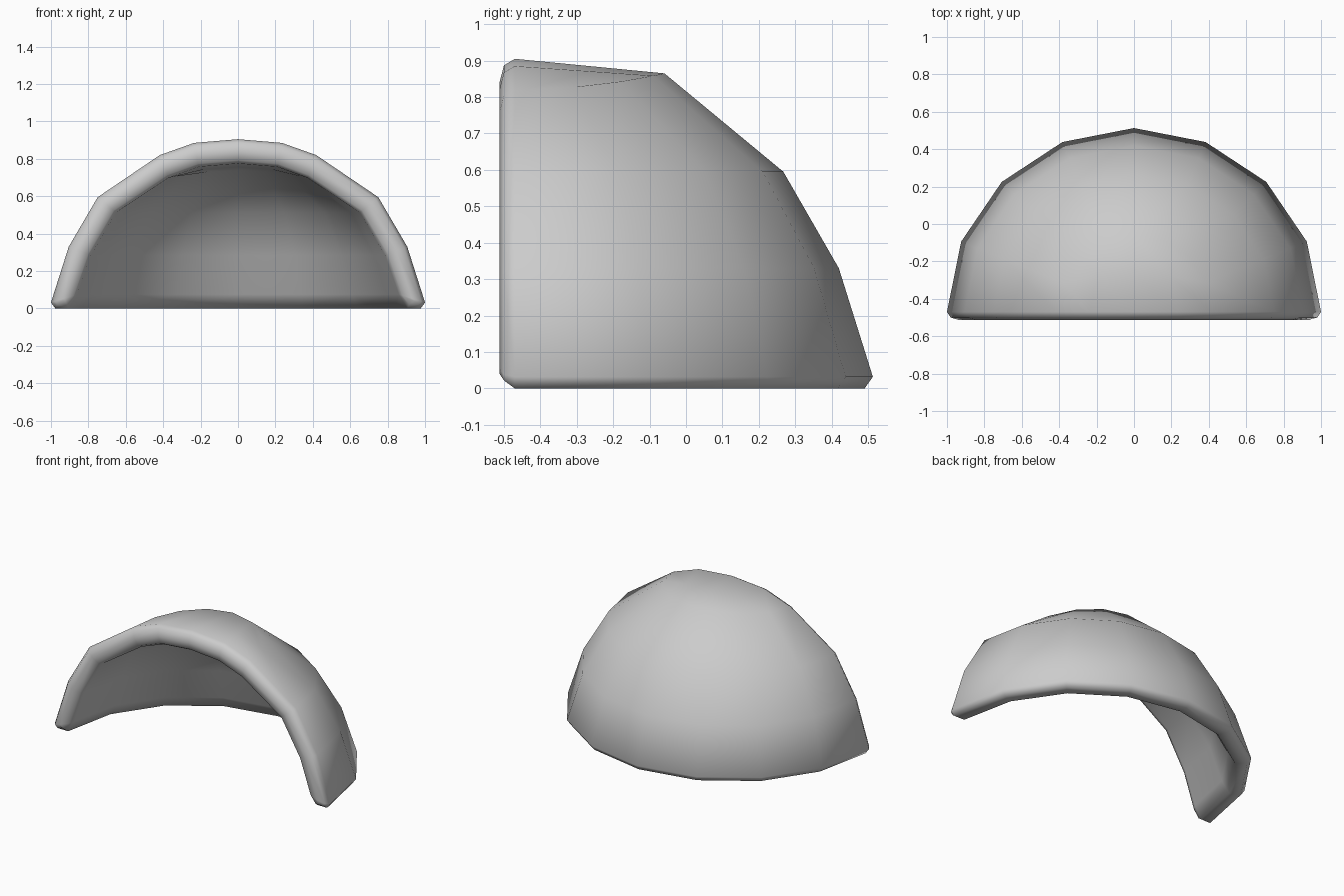
import bpy, bmesh
from math import sin, cos, pi
from mathutils import Vector

cube = bpy.data.objects.get("Cube")
if cube:
    bpy.data.objects.remove(cube, do_unlink=True)

SEGMENTS = 8
RING = SEGMENTS + 1
RIM_Y = -0.47


def skin_points(rows, shoulder_rise, cap_x, cap_z):
    """Half rings of a dome, then the free points of its crown."""
    points = []
    for i, (radius, z) in enumerate(rows):
        for k in range(RING):
            a = pi * k / SEGMENTS
            lift = shoulder_rise * sin(a) ** 2 if i == len(rows) - 1 else 0
            points.append(Vector((radius * cos(a),
                                  RIM_Y + 0.983 * radius * sin(a), z + lift)))
    # Crown: three points on the rim, three halfway to the back of the last ring
    front = [Vector((x, RIM_Y, cap_z - 0.085 * abs(x))) for x in (cap_x, 0, -cap_x)]
    back = points[-6:-3]
    middle = [(f + b) / 2 for f, b in zip(front, back)]
    return points + front + middle


def skin_faces(row_count):
    faces = [(r * RING + k, r * RING + k + 1, (r + 1) * RING + k + 1, (r + 1) * RING + k)
             for r in range(row_count - 1) for k in range(SEGMENTS)]
    # The crown is a grid whose back corners lie on the diagonals
    top = (row_count - 1) * RING
    free = row_count * RING
    grid = [
        [top, free, free + 1, free + 2, top + 8],
        [top + 1, free + 3, free + 4, free + 5, top + 7],
        [top + k for k in range(2, 7)],
    ]
    for a, b in zip(grid, grid[1:]):
        faces += [(a[c], a[c + 1], b[c + 1], b[c]) for c in range(4)]
    return faces


# Outer and inner skins as (radius, height) rows, the lowest pair being a chamfer
outer_rows = [(0.977, 0), (1.0, 0.032), (0.905, 0.33), (0.75, 0.595), (0.418, 0.82)]
inner_rows = [(0.905, 0), (0.86, 0.075), (0.787, 0.285), (0.652, 0.513), (0.372, 0.698)]
outer = skin_points(outer_rows, 0.045, 0.235, 0.905)
inner = skin_points(inner_rows, 0.04, 0.21, 0.775)

bm = bmesh.new()
out_v = [bm.verts.new(p) for p in outer]
in_v = [bm.verts.new(p) for p in inner]
row_count = len(outer_rows)
for f in skin_faces(row_count):
    bm.faces.new([out_v[i] for i in f])
    bm.faces.new([in_v[i] for i in reversed(f)])

# Flat sole
for k in range(SEGMENTS):
    bm.faces.new((out_v[k], out_v[k + 1], in_v[k + 1], in_v[k]))

# Rounded front rim: one cross-section per point of the arch
free = row_count * RING
arch = [r * RING for r in range(row_count)]
arch += [free, free + 1, free + 2]
arch += [r * RING + SEGMENTS for r in reversed(range(row_count))]
sections = []
for n, i in enumerate(arch):
    section = [out_v[i]]
    at_sole = n in (0, len(arch) - 1)
    for blend, y, raise_z in ((0.14, -0.5, 0.022), (0.5, -0.512, 0.04), (0.87, -0.5, 0.022)):
        p = outer[i].lerp(inner[i], blend)
        p.y = y
        if at_sole:
            p.z = raise_z
        section.append(bm.verts.new(p))
    sections.append(section + [in_v[i]])
for a, b in zip(sections, sections[1:]):
    for c in range(4):
        bm.faces.new((a[c], a[c + 1], b[c + 1], b[c]))
for end in (sections[0], sections[-1]):
    bm.faces.new(end)

bmesh.ops.recalc_face_normals(bm, faces=bm.faces[:])
for f in bm.faces:
    f.smooth = True

mesh = bpy.data.meshes.new("dome_shell")
bm.to_mesh(mesh)
bm.free()
shell = bpy.data.objects.new("dome_shell", mesh)
bpy.context.collection.objects.link(shell)

# Plain grey finish
grey = bpy.data.materials.new("plain_grey")
grey.use_nodes = True
colour = (0.6, 0.6, 0.6, 1)
grey.diffuse_color = colour
grey.node_tree.nodes["Principled BSDF"].inputs["Base Color"].default_value = colour
mesh.materials.append(grey)
